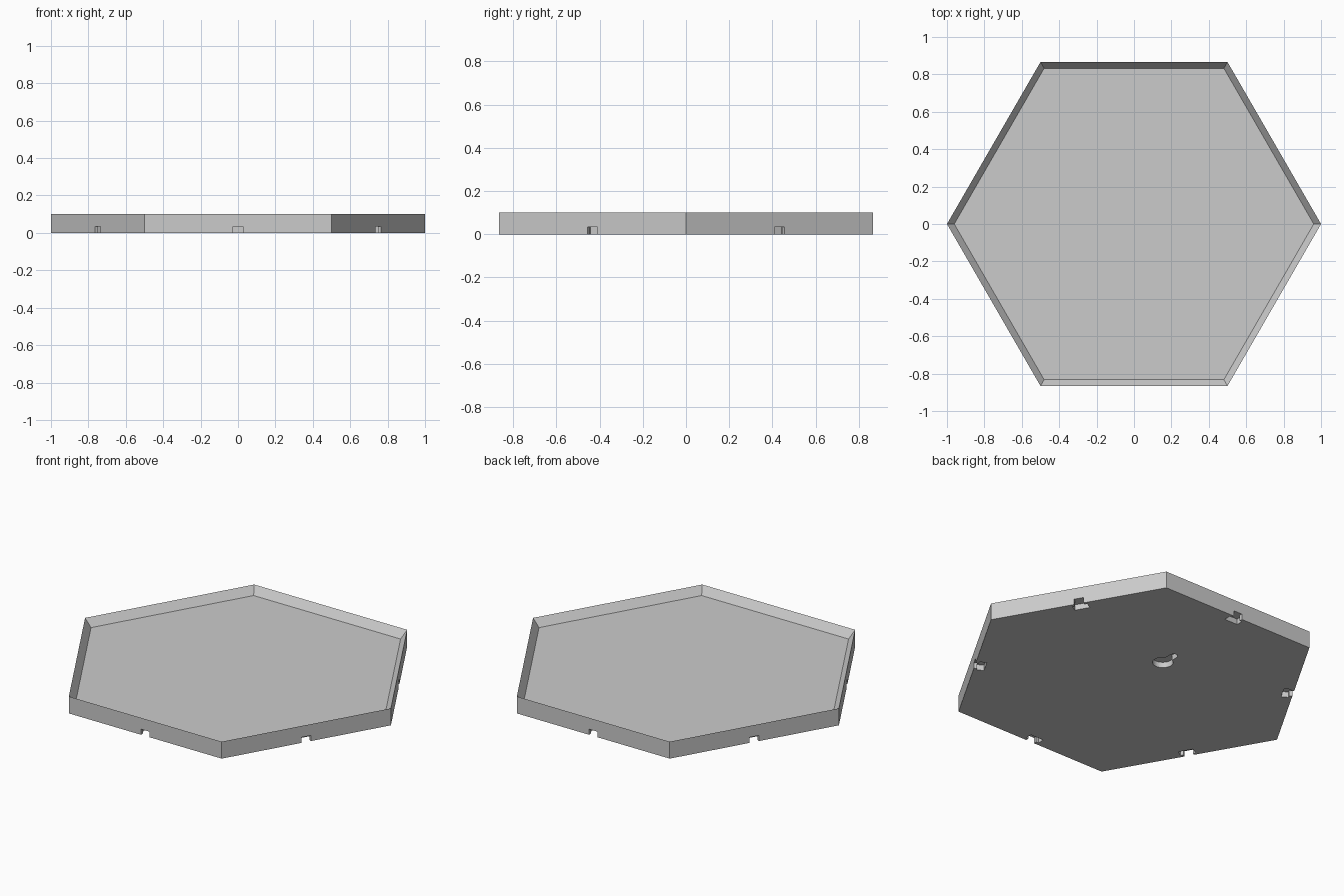
import bpy, bmesh
from math import pi, sin, cos, sqrt, radians
from mathutils import Matrix, Vector

cube = bpy.data.objects.get("Cube")
if cube:
    bpy.data.objects.remove(cube, do_unlink=True)

APOTHEM = sqrt(3) / 2
HEIGHT, FLOOR, NOTCH = 0.1, 0.053, 0.033
RIM = 0.039

grey = bpy.data.materials.new("plain grey")
grey.use_nodes = True
colour = (0.6, 0.6, 0.6, 1)
grey.diffuse_color = colour
grey.node_tree.nodes["Principled BSDF"].inputs["Base Color"].default_value = colour


def add_prism(bm, outline, z0, z1, turn=0):
    """Extrude an anticlockwise outline from z0 to z1, turned about z."""
    rot = Matrix.Rotation(turn, 3, "Z")
    base = bm.faces.new([bm.verts.new(rot @ Vector((x, y, z0))) for x, y in outline])
    top = bmesh.ops.extrude_face_region(bm, geom=[base])["geom"]
    verts = [v for v in top if isinstance(v, bmesh.types.BMVert)]
    bmesh.ops.translate(bm, verts=verts, vec=(0, 0, z1 - z0))
    return next(f for f in top if isinstance(f, bmesh.types.BMFace))


def finish(bm, name):
    bmesh.ops.recalc_face_normals(bm, faces=bm.faces)
    mesh = bpy.data.meshes.new(name)
    bm.to_mesh(mesh)
    bm.free()
    mesh.materials.append(grey)
    obj = bpy.data.objects.new(name, mesh)
    bpy.context.collection.objects.link(obj)
    return obj


def arc(cy, radius, start, end, steps):
    angles = [radians(start + (end - start) * i / steps) for i in range(steps + 1)]
    return [(radius * cos(a), cy + radius * sin(a)) for a in angles]


# Hexagonal tray with a raised rim
bm = bmesh.new()
top = add_prism(bm, [(cos(i * pi / 3), sin(i * pi / 3)) for i in range(6)], 0, HEIGHT)
bmesh.ops.recalc_face_normals(bm, faces=bm.faces)
bmesh.ops.inset_region(bm, faces=[top], thickness=RIM)
bmesh.ops.translate(bm, verts=top.verts, vec=(0, 0, FLOOR - HEIGHT))
tray = finish(bm, "hexagonal_tray")

# T-shaped connector notch in the underside of every edge
bm = bmesh.new()
half = [(0.0275, APOTHEM + 0.05), (0.0275, APOTHEM - 0.018),
        (0.043, APOTHEM - 0.018), (0.043, APOTHEM - 0.058)]
notch = half + [(-x, y) for x, y in reversed(half)]
for i in range(6):
    add_prism(bm, notch, -0.05, NOTCH, i * pi / 3)

# Keyhole hanging slot in the underside
keyhole = arc(0.24, 0.055, 115, 425, 24) + arc(0.33, 0.022, 0, 180, 10)
add_prism(bm, keyhole, -0.05, NOTCH)
cutter = finish(bm, "underside_cutter")
cutter.hide_render = True

# Cut the underside, then drop the helper
cut = tray.modifiers.new("underside cuts", "BOOLEAN")
cut.operation, cut.solver, cut.object = "DIFFERENCE", "EXACT", cutter
bpy.context.view_layer.objects.active = tray
tray.select_set(True)
bpy.ops.object.modifier_apply(modifier=cut.name)
bpy.data.objects.remove(cutter, do_unlink=True)
bpy.ops.object.shade_smooth_by_angle(angle=radians(30))
